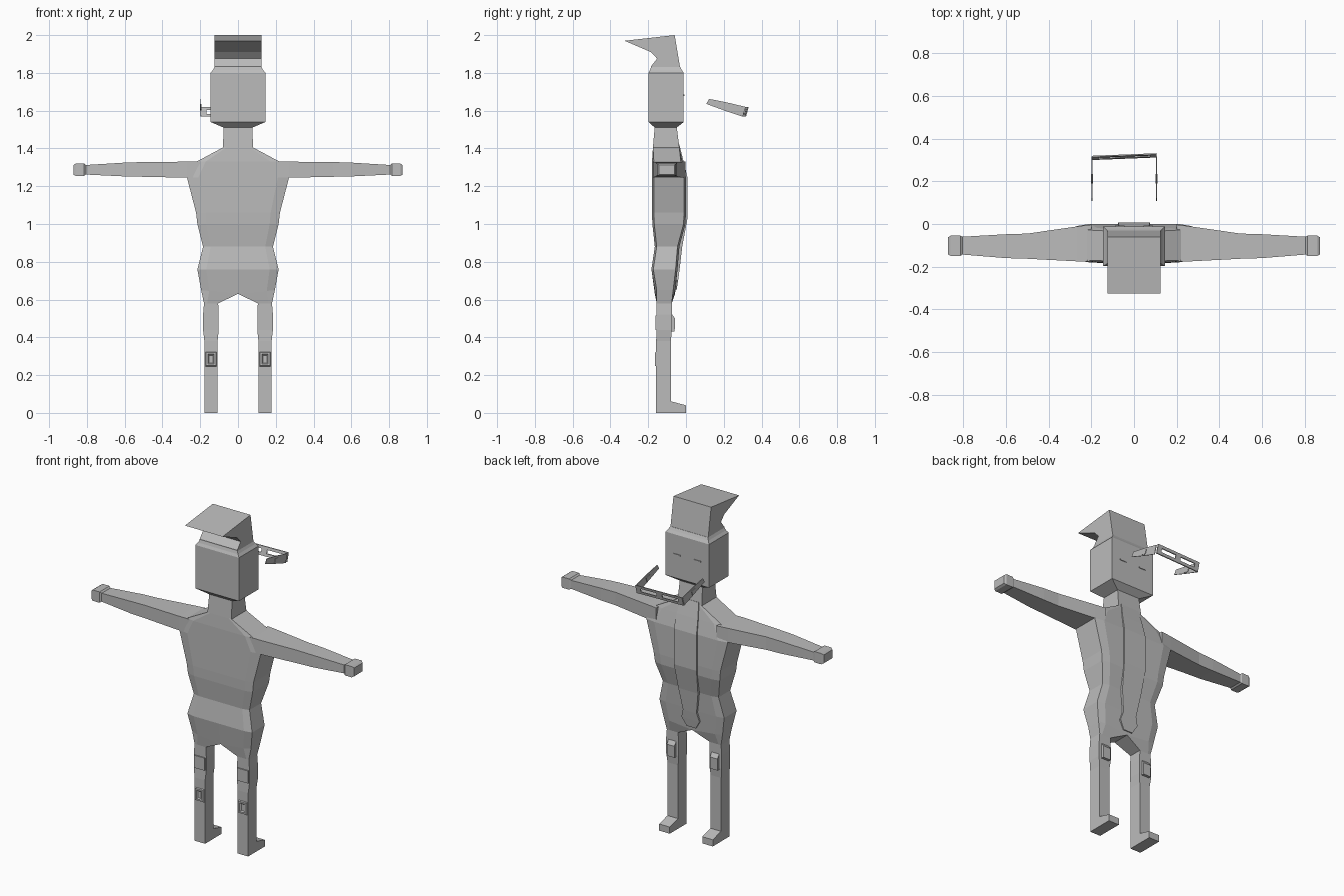
import bpy, bmesh, math
from mathutils import Vector

if "Cube" in bpy.data.objects:
    bpy.data.objects.remove(bpy.data.objects["Cube"])

grey = bpy.data.materials.new("plain grey")
grey.diffuse_color = (0.5, 0.5, 0.5, 1)
grey.use_nodes = True
grey.node_tree.nodes["Principled BSDF"].inputs["Base Color"].default_value = grey.diffuse_color


def make(name, verts, faces, mirror=False):
    """Mesh object with clean outward normals, optionally mirrored in x."""
    me = bpy.data.meshes.new(name)
    me.from_pydata(verts, [], faces)
    bm = bmesh.new()
    bm.from_mesh(me)
    bmesh.ops.recalc_face_normals(bm, faces=bm.faces)
    bm.to_mesh(me)
    bm.free()
    me.materials.append(grey)
    ob = bpy.data.objects.new(name, me)
    bpy.context.collection.objects.link(ob)
    if mirror:
        ob.modifiers.new("mirror", 'MIRROR')
    return ob


def loft(name, rings, mirror=False, caps=(True, True), skip=None):
    """Skin a list of equal-length point rings."""
    n = len(rings[0])
    verts = [p for r in rings for p in r]
    faces = []
    for i in range(len(rings) - 1):
        for j in range(n):
            if skip and skip(i, j):
                continue
            k = (j + 1) % n
            faces.append((i*n + j, i*n + k, (i+1)*n + k, (i+1)*n + j))
    if caps[0]:
        faces.append(tuple(range(n)))
    if caps[1]:
        faces.append(tuple(range(len(verts) - n, len(verts))))
    return make(name, verts, faces, mirror)


def rect_z(x0, x1, y0, y1, z):
    return [(x0, y0, z), (x1, y0, z), (x1, y1, z), (x0, y1, z)]


def rect_x(x, y0, y1, z0, z1):
    return [(x, y0, z0), (x, y1, z0), (x, y1, z1), (x, y0, z1)]


def extrude_x(name, profile, x0, x1, mirror=False):
    return loft(name, [[(x, y, z) for y, z in profile] for x in (x0, x1)], mirror)


# Body and legs: x inner, z inner, x outer, z outer, y back, y front
body = [
    (0, 1.52, .075, 1.52, -.165, -.05),
    (0, 1.405, .08, 1.405, -.175, -.035),
    (0, 1.33, .22, 1.33, -.18, -.018),
    (0, 1.245, .27, 1.245, -.18, .0),
    (0, 1.06, .222, 1.06, -.18, .0),
    (0, 1.0, .215, 1.0, -.178, -.003),
    (0, .88, .185, .88, -.165, -.035),
    (0, .76, .215, .76, -.183, -.045),
    (0, .63, .195, .65, -.165, -.058),
    (.105, .58, .18, .58, -.155, -.075),
    (.102, .52, .185, .52, -.155, -.075),
    (.102, .44, .185, .44, -.155, -.075),
    (.108, .38, .178, .38, -.158, -.08),
    (.108, .05, .178, .05, -.158, -.08),
]
rings = []
for xi, zi, xo, zo, yb, yf in body:
    xm, zm = xi + .78*(xo - xi), zi + .78*(zo - zi)
    e = .01 if xi == 0 and zi < 1.35 else 0
    rings.append([(xi, yb, zi), (xm, yb, zm), (xo, yb + e, zo),
                  (xo, yf - e, zo), (xm, yf, zm), (xi, yf, zi)])
loft("body_and_legs", rings, True, (True, False),
     lambda i, j: j == 5 and body[i + 1][0] == 0)

# Feet
extrude_x("feet", [(-.158, 0), (0, 0), (0, .04), (-.075, .06), (-.158, .06)],
          .108, .178, True)

# Arms and hands
loft("arms", [rect_x(.20, -.175, -.003, 1.245, 1.33),
              rect_x(.27, -.175, -.012, 1.245, 1.33),
              rect_x(.50, -.163, -.045, 1.25, 1.328),
              rect_x(.60, -.16, -.048, 1.252, 1.325),
              rect_x(.81, -.143, -.06, 1.262, 1.312)], True)
loft("hands", [rect_x(.805, -.143, -.06, 1.262, 1.312),
               rect_x(.815, -.15, -.055, 1.255, 1.32),
               rect_x(.86, -.15, -.055, 1.255, 1.32),
               rect_x(.872, -.143, -.062, 1.262, 1.312)], True)

# Raised strip down the chest, with a pointed lower flap
strip = [(.06, 1.42, -.035), (.07, 1.33, -.012), (.075, 1.245, .008),
         (.075, 1.03, .008), (.065, .88, -.02), (.045, .75, -.035),
         (.06, .70, -.042), (.03, .65, -.05)]
loft("chest_strip", [rect_z(-w, w, y - .03, y, z) for w, z, y in strip])

# Knee pads: bevelled frames at -y, flat pads at +y
loft("shin_pads", [[(x, y, z) for x, z in ((.143 - w, .285 - h), (.143 + w, .285 - h),
                                           (.143 + w, .285 + h), (.143 - w, .285 + h))]
                   for y, w, h in ((-.15, .034, .042), (-.165, .026, .035),
                                   (-.165, .016, .026), (-.159, .010, .020))], True)
extrude_x("thigh_pads", [(-.08, .43), (-.06, .43), (-.058, .50), (-.08, .53)],
          .118, .168, True)
extrude_x("thigh_plates", [(-.15, .44), (-.162, .44), (-.162, .515), (-.15, .515)],
          .108, .18, True)

# Head with tapered jaw and stepped crown
loft("head", [rect_z(-.075, .075, -.165, -.05, 1.51),
              rect_z(-.145, .145, -.198, -.012, 1.54),
              rect_z(-.145, .145, -.198, -.012, 1.80),
              rect_z(-.133, .133, -.19, -.022, 1.815),
              rect_z(-.125, .125, -.185, -.03, 1.83)])

# Swept quiff
extrude_x("hair", [(-.03, 1.82), (-.06, 2.0), (-.325, 1.97), (-.185, 1.91),
                   (-.153, 1.875), (-.185, 1.835), (-.185, 1.82)], -.125, .125)

# Narrow eyes
loft("eyes", [[(x, y, z) for x, z in ((.045, 1.677), (.09, 1.677), (.09, 1.685), (.045, 1.685))]
              for y in (-.015, -.008)], True)

# Floating glasses: slotted frame and two side arms
xl, xr = -.197, .105


def frame_point(u, v, off=0):
    return (xl + u*(xr - xl), .30 + .012*u + .014*v + off, 1.568 + .052*v)


us = [0, .1, .44, .56, .9, 1]
vs = [0, .3, .7, 1]
verts = [frame_point(u, v, o) for o in (0, .006) for v in vs for u in us]
n = len(us)
cells = {(i, j) for i in range(5) for j in range(3)} - {(1, 1), (3, 1)}
faces = []
for i, j in cells:
    a = j*n + i
    q = [a, a + 1, a + n + 1, a + n]
    faces += [q, [p + 4*n for p in q]]
    for k, (di, dj) in enumerate(((0, -1), (1, 0), (0, 1), (-1, 0))):
        if (i + di, j + dj) not in cells:
            s, t = q[k], q[(k + 1) % 4]
            faces.append([s, t, t + 4*n, s + 4*n])
make("glasses_frame", verts, faces)
for name, x in (("glasses_left_arm", xl), ("glasses_right_arm", xr)):
    extrude_x(name, [(.107, 1.636), (.20, 1.602), (.30, 1.568), (.316, 1.62),
                     (.21, 1.645), (.123, 1.662)], x - .002, x + .002)
    extrude_x(name + "_hinge", [(.19, 1.61), (.225, 1.602), (.235, 1.628), (.20, 1.634)],
              x - .005, x + .005)
